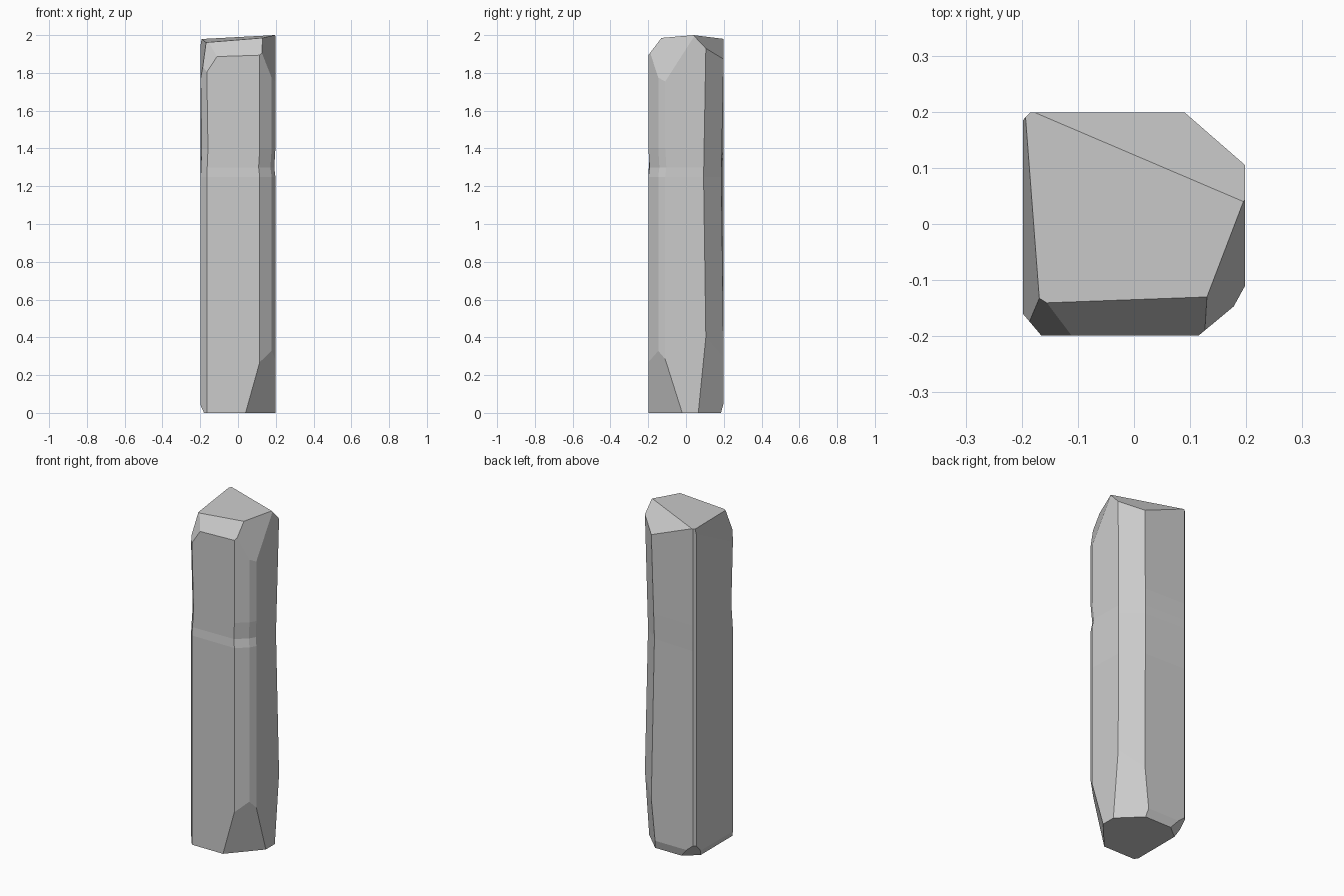
import bpy, bmesh
from mathutils import Vector

if "Cube" in bpy.data.objects:
    bpy.data.objects.remove(bpy.data.objects["Cube"])

CENTRE = Vector((0, 0, 1))

bm = bmesh.new()
bmesh.ops.create_cube(bm, size=1)
for v in bm.verts:
    v.co = Vector((v.co.x * 0.396, v.co.y * 0.398, (v.co.z + 0.5) * 2.05))


def chip(a, b, c):
    """Slice off everything outside the plane through three points."""
    a, b, c = Vector(a), Vector(b), Vector(c)
    n = (b - a).cross(c - a).normalized()
    if n.dot(a - CENTRE) < 0:
        n = -n
    bmesh.ops.bisect_plane(bm, geom=bm.verts[:] + bm.edges[:] + bm.faces[:],
                           dist=1e-6, plane_co=a, plane_no=n, clear_outer=True)
    bmesh.ops.holes_fill(bm, edges=[e for e in bm.edges if e.is_boundary], sides=0)


def corner(p, q):
    """Long chamfer down a vertical corner, as two (x, y) points."""
    chip((*p, 0), (*q, 0), (*p, 1))


# long corner chamfers
corner((0.115, -0.199), (0.198, -0.13))
corner((0.165, -0.17), (0.198, -0.11))
corner((0.09, 0.199), (0.198, 0.105))
corner((-0.165, -0.199), (-0.198, -0.16))
corner((-0.185, 0.199), (-0.198, 0.185))

# top: two tilted crown facets and surrounding bevels
peak, back_left, front = (0.195, 0.04, 2.0), (-0.18, 0.2, 1.98), (0.13, -0.13, 1.985)
chip(peak, back_left, front)
chip(peak, back_left, (0.07, 0.2, 1.88))
chip(front, (-0.14, -0.15, 1.95), (0.0, -0.199, 1.89))
chip(front, peak, (0.198, -0.1, 1.77))
chip((-0.193, 0.19, 1.98), (-0.17, -0.14, 1.95), (-0.198, -0.1, 1.80))
chip((-0.14, -0.155, 1.95), (-0.18, -0.13, 1.95), (-0.185, -0.18, 1.82))

# base: large broken corner, wider back corner and small edge bevels
chip((0.04, -0.199, 0), (0.198, -0.02, 0), (0.165, -0.165, 0.34))
chip((0.198, 0.065, 0), (0.198, 0.105, 0.4), (0.06, 0.199, 0))
chip((-0.18, -0.1, 0), (-0.18, 0.1, 0), (-0.198, 0, 0.04))
chip((-0.1, 0.185, 0), (0.1, 0.185, 0), (0, 0.199, 0.05))
chip((-0.1, 0.185, 0), (-0.18, 0.12, 0), (-0.195, 0.195, 0.09))

# shallow worn dents where the corner edges break
for z, sx, sy, depth in ((1.25, 1, 1, 0.012), (1.0, 1, 1, 0.0), (1.4, -1, -1, 0.006),
                         (1.3, 1, -1, 0.006)):
    bmesh.ops.bisect_plane(bm, geom=bm.verts[:] + bm.edges[:] + bm.faces[:],
                           plane_co=(0, 0, z), plane_no=(0, 0, 1))
    for v in bm.verts:
        if abs(v.co.z - z) < 1e-4 and v.co.x * sx > 0.05 and v.co.y * sy > 0.05:
            v.co.x -= sx * depth
            v.co.y -= sy * depth

bmesh.ops.recalc_face_normals(bm, faces=bm.faces[:])
mesh = bpy.data.meshes.new("stone_pillar")
bm.to_mesh(mesh)
bm.free()
pillar = bpy.data.objects.new("stone_pillar", mesh)
bpy.context.collection.objects.link(pillar)
